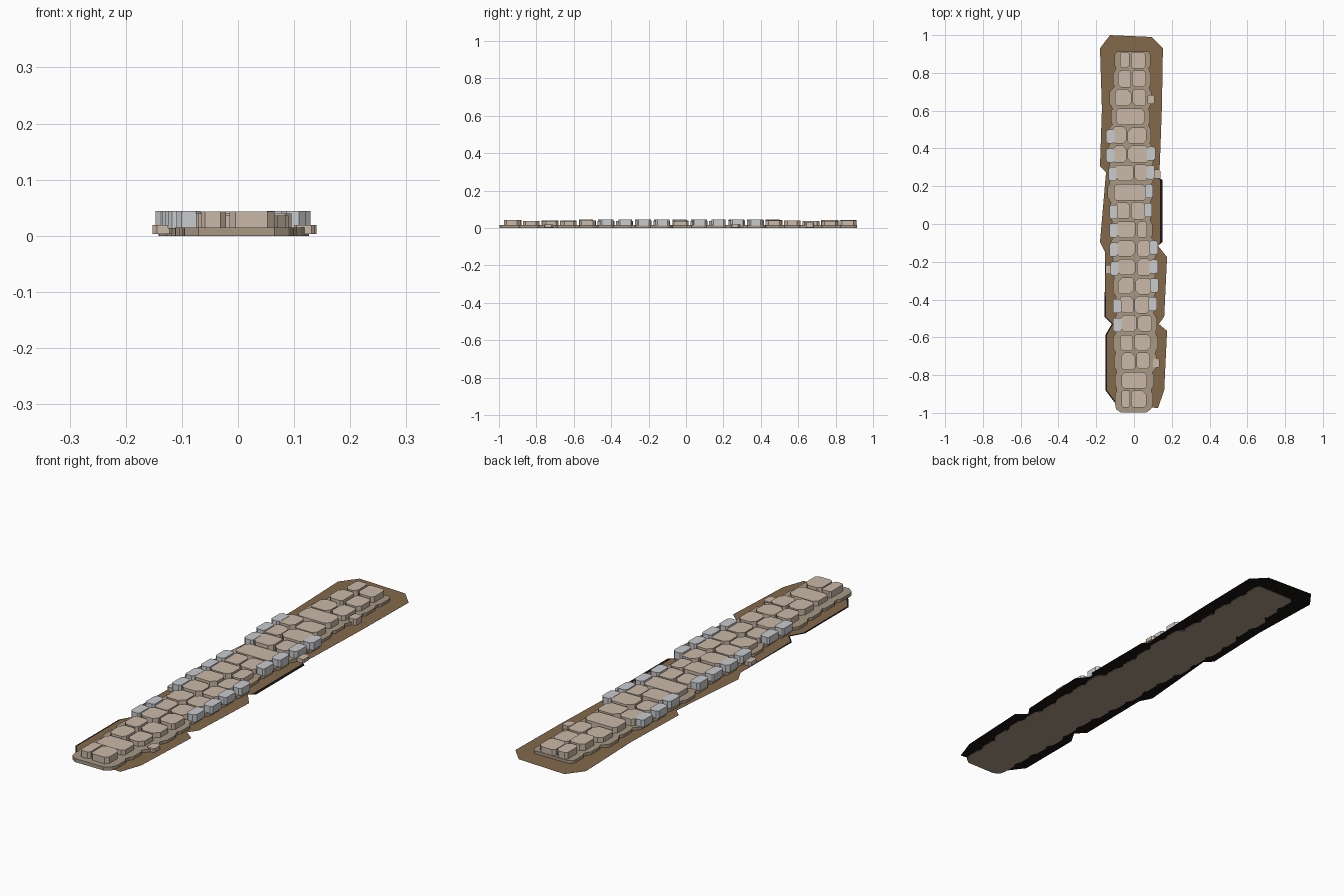
import bpy, bmesh, random

if "Cube" in bpy.data.objects:
    bpy.data.objects.remove(bpy.data.objects["Cube"])

random.seed(4)


def material(name, rgb):
    m = bpy.data.materials.new(name)
    lin = [((c / 255 + 0.055) / 1.055) ** 2.4 for c in rgb]
    m.diffuse_color = (*lin, 1)
    m.use_nodes = True
    m.node_tree.nodes["Principled BSDF"].inputs["Base Color"].default_value = m.diffuse_color
    return m


TAN = material("tan stone", (202, 185, 168))
GREY = material("pale grey stone", (200, 203, 206))
MORTAR = material("mortar", (168, 152, 132))
SOIL = material("brown soil", (131, 104, 74))
DARK = material("dark underside", (24, 20, 18))


def finish(name, bm, mat):
    mesh = bpy.data.meshes.new(name)
    bm.to_mesh(mesh)
    bm.free()
    mesh.materials.append(mat)
    obj = bpy.data.objects.new(name, mesh)
    bpy.context.collection.objects.link(obj)


def add_prism(bm, pts, z0, z1):
    """Extrude a counter-clockwise outline from z0 to z1 (flat sheet if equal)."""
    top = [bm.verts.new((x, y, z1)) for x, y in pts]
    bm.faces.new(top)
    if z0 == z1:
        return
    low = [bm.verts.new((x, y, z0)) for x, y in pts]
    bm.faces.new(low[::-1])
    n = len(pts)
    for i in range(n):
        j = (i + 1) % n
        bm.faces.new((low[i], low[j], top[j], top[i]))


def stone(bm, x0, x1, y0, y1, z0, z1):
    """Paving stone with irregularly clipped corners."""
    def clip():
        return min(x1 - x0, y1 - y0) * random.uniform(0.12, 0.28)
    a, b, c, d = clip(), clip(), clip(), clip()
    pts = [(x0 + a, y0), (x1 - b, y0), (x1, y0 + b), (x1, y1 - c),
           (x1 - c, y1), (x0 + d, y1), (x0, y1 - d), (x0, y0 + a)]
    add_prism(bm, pts, z0, z1)


# Soil verge, right edge then left edge, both running front to back
right = [(0.085, -0.97), (0.127, -0.975), (0.16, -0.88), (0.175, -0.566),
         (0.132, -0.53), (0.16, -0.49), (0.175, -0.175), (0.127, -0.115),
         (0.138, -0.095), (0.138, 0.23), (0.13, 0.25), (0.137, 0.32),
         (0.148, 0.63), (0.153, 0.93), (0.095, 0.99)]
left = [(-0.095, -0.945), (-0.143, -0.88), (-0.143, -0.587), (-0.11, -0.53),
        (-0.148, -0.49), (-0.153, -0.148), (-0.18, -0.095), (-0.148, 0.275),
        (-0.18, 0.307), (-0.17, 0.61), (-0.18, 0.93), (-0.127, 1.0)]
bm = bmesh.new()
add_prism(bm, right + left[::-1], 0.003, 0.003)
finish("soil_verge", bm, SOIL)

# Dark sheet under the soil, showing slightly where the soil is narrower
dark_right = [(0.152 if -0.1 < y < 0.24 else x, y) for x, y in right]
dark_left = [(x - 0.008 if -0.95 < y < -0.4 else x, y) for x, y in left]
bm = bmesh.new()
add_prism(bm, dark_right + dark_left[::-1], 0.002, 0.002)
finish("soil_underside", bm, DARK)

# Rows of paving, back to front: left edge, joint (None = one wide stone), right edge
PITCH, FIRST, HALF = 0.0997, 0.868, 0.045
rows = [(-.075, -.02, .06), (-.085, -.013, .063), (-.1, -.011, .063),
        (-.095, None, .058), (-.112, -.037, .065), (-.112, -.037, .078),
        (-.1, .0, .073), (-.105, None, .065), (-.095, -.018, .06),
        (-.095, .012, .07), (-.095, .012, .09), (-.09, .012, .09),
        (-.085, .004, .093), (-.075, .0, .085), (-.075, .016, .095),
        (-.075, -.002, .09), (-.07, .01, .085), (-.065, None, .07),
        (-.065, -.018, .065)]

# Mortar bed whose sides bulge at each row
bed_right, bed_left = [], []
for i, (x0, _, x1) in enumerate(rows):
    y = FIRST - i * PITCH
    w = 0.025 + random.uniform(0, 0.012)
    for dy, extra in ((0.04, -0.008), (0.028, 0), (-0.03, 0), (-0.042, -0.008)):
        bed_right.append((x1 + w + extra, y + dy))
        bed_left.append((x0 - w - extra, y + dy))
bed_right[-1], bed_left[-1] = (0.09, -0.98), (-0.095, -0.98)
outline = (bed_left + [(-0.07, -0.998), (0.065, -0.998)] + bed_right[::-1]
           + [(0.075, 0.913), (-0.085, 0.913)])
bm = bmesh.new()
add_prism(bm, outline, 0.0, 0.015)
finish("mortar_bed", bm, MORTAR)

# Tan paving stones
bm = bmesh.new()
for i, (x0, joint, x1) in enumerate(rows):
    y = FIRST - i * PITCH
    spans = [(x0, x1)] if joint is None else [(x0, joint - .003), (joint + .003, x1)]
    for a, b in spans:
        stone(bm, a, b, y - HALF - random.uniform(-.004, .002),
              y + HALF + random.uniform(-.004, .002),
              0.013, random.choice((0.036, 0.040, 0.043)))
finish("paving_stones", bm, TAN)

# Pale kerb stones along both edges
bm = bmesh.new()
for i in (4, 5, 6, 8, 9, 10, 11, 13, 14):
    y, x = FIRST - i * PITCH - 0.005, rows[i][0]
    stone(bm, x - 0.035, x + 0.008, y - 0.038, y + 0.036, 0.013, 0.044)
for i in (5, 6, 7, 8, 10, 11, 12, 13):
    y, x = FIRST - i * PITCH + 0.005, rows[i][2]
    stone(bm, x - 0.008, x + 0.036, y - 0.038, y + 0.036, 0.013, 0.044)
finish("kerb_stones", bm, GREY)

# Small loose stones beside the path
bm = bmesh.new()
for x, y, z in ((0.09, 0.66, 0.03), (0.118, -0.735, 0.019),
                (-0.134, -0.24, 0.019), (0.122, 0.265, 0.019)):
    stone(bm, x - 0.018, x + 0.018, y - 0.024, y + 0.024, 0.003, z)
finish("loose_stones", bm, TAN)
